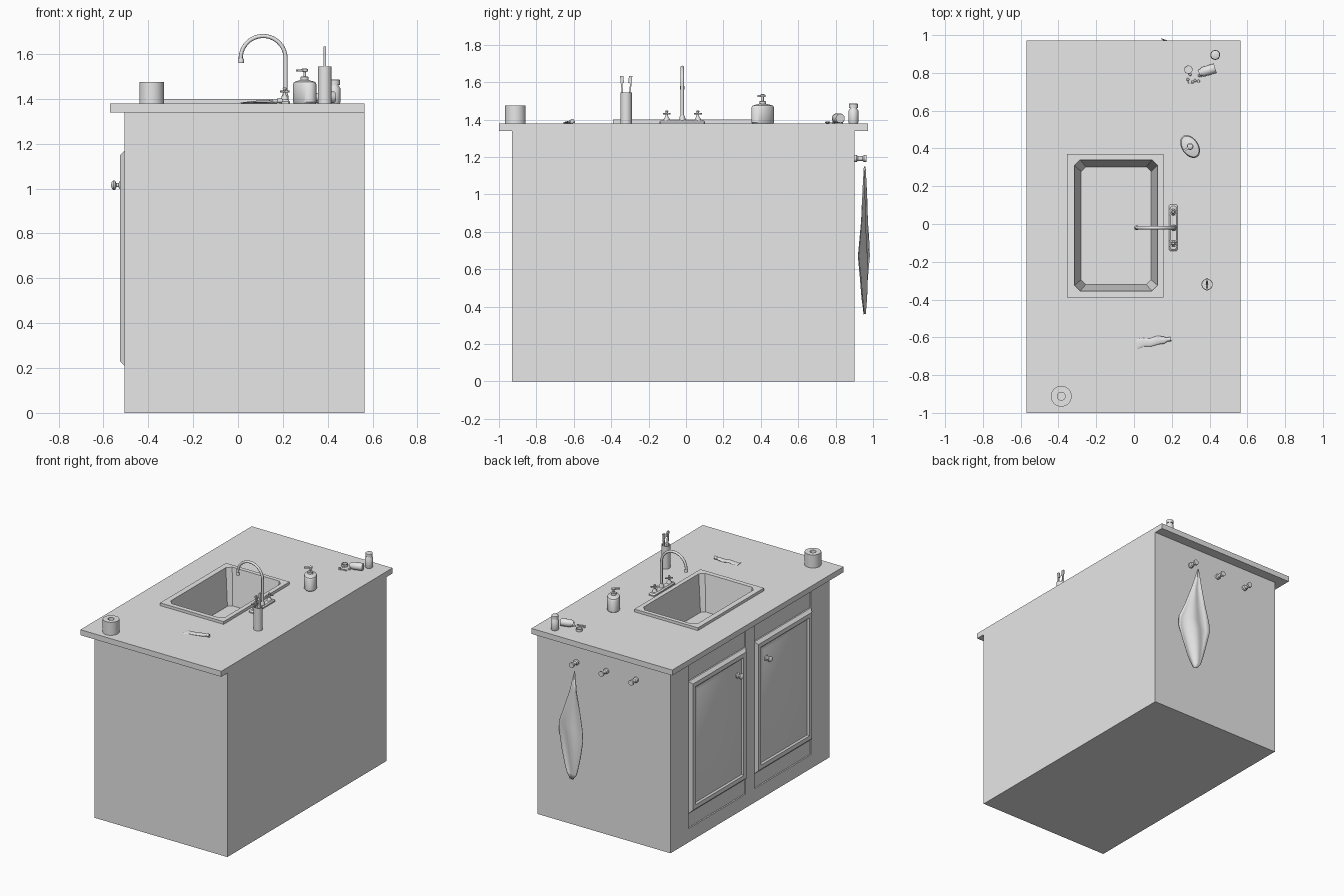
import bpy, bmesh, math, random
from mathutils import Vector, Matrix

old = bpy.data.objects.get("Cube")
if old:
    bpy.data.objects.remove(old, do_unlink=True)
random.seed(4)

grey = bpy.data.materials.new("light_grey")
grey.use_nodes = True
grey.diffuse_color = (0.8, 0.8, 0.8, 1)
grey.node_tree.nodes["Principled BSDF"].inputs["Base Color"].default_value = (0.8, 0.8, 0.8, 1)
TOP = 1.38
made = []


def add(name, data, matrix=None):
    ob = bpy.data.objects.new(name, data)
    bpy.context.collection.objects.link(ob)
    data.materials.append(grey)
    if matrix:
        ob.matrix_world = matrix
    made.append(ob)
    return ob


def loft(name, loops, caps=(True, True), ring=False, matrix=None):
    """Skin a list of equal-length point loops."""
    bm = bmesh.new()
    rows = [[bm.verts.new(p) for p in loop] for loop in loops]
    n = len(rows[0])
    pairs = list(zip(rows, rows[1:])) + ([(rows[-1], rows[0])] if ring else [])
    for a, b in pairs:
        for i in range(n):
            j = (i + 1) % n
            bm.faces.new((a[i], a[j], b[j], b[i]))
    if not ring:
        if caps[0]:
            bm.faces.new(rows[0][::-1])
        if caps[1]:
            bm.faces.new(rows[-1])
    bmesh.ops.remove_doubles(bm, verts=bm.verts, dist=1e-5)
    bmesh.ops.recalc_face_normals(bm, faces=bm.faces)
    me = bpy.data.meshes.new(name)
    bm.to_mesh(me)
    bm.free()
    return add(name, me, matrix)


def octagon(x0, x1, y0, y1, z, c=0.0):
    """Rectangle with cut corners."""
    return [(x0 + c, y0, z), (x1 - c, y0, z), (x1, y0 + c, z), (x1, y1 - c, z),
            (x1 - c, y1, z), (x0 + c, y1, z), (x0, y1 - c, z), (x0, y0 + c, z)]


def box(name, x0, x1, y0, y1, z0, z1, matrix=None, open_top=False):
    return loft(name, [octagon(x0, x1, y0, y1, z) for z in (z0, z1)],
                (True, not open_top), matrix=matrix)


def lathe(name, profile, matrix, sides=24, sx=1, sy=1, ring=False):
    """Turn (radius, height) pairs around local z."""
    turn = [2 * math.pi * i / sides for i in range(sides)]
    loops = [[(r * sx * math.cos(t), r * sy * math.sin(t), z) for t in turn] for r, z in profile]
    return loft(name, loops, ring=ring, matrix=matrix)


def place(x, y, z=TOP, angle=0, axis='Z'):
    return Matrix.Translation((x, y, z)) @ Matrix.Rotation(math.radians(angle), 4, axis)


def pipe(name, points, radius):
    cu = bpy.data.curves.new(name, 'CURVE')
    cu.dimensions = '3D'
    cu.bevel_depth = radius
    cu.bevel_resolution = 3
    cu.use_fill_caps = True
    sp = cu.splines.new('POLY')
    sp.points.add(len(points) - 1)
    for p, co in zip(sp.points, points):
        p.co = (*co, 1)
    return add(name, cu)


# Cabinet carcass and face frame
box("cabinet", -0.495, 0.565, -0.93, 0.90, 0, 1.34, open_top=True)
for i, (a, b) in enumerate([(-0.93, -0.72), (-0.065, 0.035), (0.69, 0.90)]):
    box(f"frame_stile_{i + 1}", -0.505, -0.495, a, b, 0, 1.34)
for s, (a, b) in enumerate([(-0.72, -0.065), (0.035, 0.69)]):
    box(f"bottom_rail_{s + 1}", -0.505, -0.495, a, b, 0, 0.1)
    box(f"top_rail_{s + 1}", -0.505, -0.495, a, b, 1.3, 1.34)
    # Door with bevelled edge and grooved panel
    steps = [(-0.495, 0), (-0.505, 0), (-0.525, 0.02), (-0.525, 0.05), (-0.515, 0.06),
             (-0.515, 0.07), (-0.52, 0.08)]
    loft(f"door_{s + 1}", [[(x, a + d, 0.21 + d), (x, b - d, 0.21 + d), (x, b - d, 1.17 - d),
                            (x, a + d, 1.17 - d)] for x, d in steps])
    lathe(f"door_knob_{s + 1}", [(0.02, 0), (0.02, 0.006), (0.009, 0.012), (0.009, 0.022),
                                 (0.021, 0.028), (0.021, 0.036), (0.012, 0.044), (0, 0.046)],
          place(-0.52, (-0.18, 0.15)[s], 1.015, -90, 'Y'), 16)

# Countertop with a sink opening
hole = (-0.315, 0.125, -0.355, 0.34)
slab = (-0.57, 0.565, -1, 0.972)
loft("countertop", [octagon(*slab, 1.34), octagon(*slab, TOP), octagon(*hole, TOP, 0.03),
                    octagon(*hole, 1.34, 0.03)], ring=True)

# Sink rim and basin
rim = (-0.355, 0.157, -0.39, 0.37)
loft("sink", [octagon(*rim, TOP), octagon(*rim, 1.4), octagon(*hole, 1.4, 0.03),
              octagon(-0.28, 0.09, -0.32, 0.303, 1.14, 0.025)], (False, True))

# Faucet
loft("faucet_base", [octagon(0.185, 0.231, -0.142, 0.102, TOP, 0.006),
                     octagon(0.185, 0.231, -0.142, 0.102, 1.388, 0.006),
                     octagon(0.192, 0.224, -0.134, 0.094, 1.397, 0.006)])
arc = [(0.112 + 0.1 * math.cos(t), -0.02, 1.58 + 0.1 * math.sin(t))
       for t in [math.radians(8 * i) for i in range(24)]]
pipe("faucet_spout", [(0.212, -0.02, 1.39)] + arc, 0.009)
lathe("spout_collar", [(0.016, 0.01), (0.016, 0.03), (0.01, 0.045)], place(0.21, -0.02), 16)
lathe("spout_tip", [(0.012, 0), (0.013, 0.014), (0.01, 0.02)], place(0.014, -0.02, 1.56), 16)
for i, y in enumerate((-0.103, 0.063)):
    lathe(f"tap_stem_{i + 1}", [(0.018, 0.012), (0.016, 0.025), (0.007, 0.038), (0.007, 0.06),
                                (0.009, 0.064), (0.006, 0.07)], place(0.208, y), 14)
    for k in (45, 135):
        m = place(0.208, y, 1.432, k)
        box(f"tap_handle_{i + 1}_{k}", -0.026, 0.026, -0.004, 0.004, -0.004, 0.004, m)

# Soap dispenser
soap = place(0.297, 0.41, TOP, -56)
lathe("soap_bottle", [(0.93, 0), (1, 0.005), (1, 0.085), (0.9, 0.095), (0.3, 0.105)],
      soap, 28, 0.067, 0.044)
lathe("soap_pump", [(0.018, 0.103), (0.018, 0.118), (0.006, 0.12), (0.006, 0.14),
                    (0.015, 0.142), (0.015, 0.152), (0.008, 0.156)], soap, 16)
box("soap_nozzle", -0.006, 0.006, -0.042, 0.0, 0.142, 0.151, soap)

# Toothbrush cup and brushes
lathe("toothbrush_cup", [(0.03, 0), (0.03, 0.165), (0.026, 0.165), (0.026, 0.008), (0, 0.008)],
      place(0.387, -0.32))
for s in (-1, 1):
    m = place(0.387, -0.32 + s * 0.004, 1.395, -6 * s, 'X')
    box(f"brush_handle_{s}", -0.006, 0.006, -0.004, 0.004, 0, 0.24, m)
    y0, y1 = sorted((s * 0.004, s * -0.014))
    box(f"brush_bristles_{s}", -0.006, 0.006, y0, y1, 0.2, 0.238, m)

# Paper roll
lathe("paper_roll", [(0.055, 0), (0.055, 0.095), (0.021, 0.095), (0.021, 0)],
      place(-0.385, -0.912), 32, ring=True)

# Squeezed toothpaste tube: x position, sideways bend, half width, half height
tube = place(0.105, -0.623, TOP, 9)
parts = [(-0.09, 0, 0.026, 0.002), (-0.055, 0.006, 0.022, 0.004), (-0.02, -0.002, 0.021, 0.006),
         (0.02, 0.005, 0.023, 0.006), (0.055, 0, 0.019, 0.008), (0.07, 0, 0.01, 0.009)]
ring16 = [2 * math.pi * i / 16 for i in range(16)]
loft("toothpaste_tube", [[(x, b + w * math.cos(t), h + h * math.sin(t)) for t in ring16]
                         for x, b, w, h in parts], matrix=tube)
lathe("toothpaste_cap", [(0.01, 0), (0.012, 0.022)],
      tube @ place(0.07, 0, 0.012, 90, 'Y'), 12)

# Pill bottles, one standing and one tipped over, with loose cap and pills
bottle = [(0.024, 0), (0.026, 0.004), (0.026, 0.068), (0.019, 0.078), (0.019, 0.084)]
lathe("pill_bottle_standing", bottle, place(0.43, 0.895))
lathe("pill_bottle_cap", [(0.024, 0.082), (0.024, 0.104), (0.021, 0.106)], place(0.43, 0.895))
lathe("pill_bottle_tipped", bottle + [(0.016, 0.09), (0.016, 0.02), (0, 0.02)],
      place(0.43, 0.825, 1.407, 17) @ Matrix.Rotation(math.radians(-90), 4, 'Y'))
lathe("loose_cap", [(0.022, 0), (0.022, 0.018), (0.019, 0.018), (0.019, 0.003), (0, 0.003)],
      place(0.288, 0.817))
for i in range(9):
    x, y = random.uniform(0.28, 0.36), random.uniform(0.745, 0.795)
    lathe(f"pill_{i + 1}", [(0, 0), (0.006, 0.002), (0.008, 0.005), (0.006, 0.008), (0, 0.01)],
          place(x, y), 10)

# Wall pegs
for i, x in enumerate((0.25, 0.01, -0.23)):
    lathe(f"towel_peg_{i + 1}", [(0.019, 0), (0.019, 0.012), (0.013, 0.02), (0.013, 0.044),
                                 (0.019, 0.052), (0.019, 0.065)],
          place(x, 0.9, 1.192, -90, 'X'), 14)

# Draped towel: height, edge near +x, edge near -x, fold depth
rows = [(1.15, 0.232, 0.226, 0.003), (1.0, 0.275, 0.205, 0.01), (0.86, 0.325, 0.175, 0.015),
        (0.74, 0.375, 0.15, 0.028), (0.67, 0.375, 0.145, 0.036), (0.55, 0.345, 0.17, 0.028),
        (0.45, 0.315, 0.195, 0.02), (0.40, 0.295, 0.21, 0.012), (0.36, 0.27, 0.24, 0.006)]
bm = bmesh.new()
grid = []
for z, xa, xb, d in rows:
    us = [i / 10 for i in range(11)]
    grid.append([bm.verts.new((xa + (xb - xa) * u,
                               0.957 + d * (1.6 * u - 0.8) + 0.35 * d * math.sin(9 * u + 5 * z),
                               z)) for u in us])
for a, b in zip(grid, grid[1:]):
    for i in range(10):
        bm.faces.new((a[i], a[i + 1], b[i + 1], b[i]))
bmesh.ops.recalc_face_normals(bm, faces=bm.faces)
towel_mesh = bpy.data.meshes.new("towel")
bm.to_mesh(towel_mesh)
bm.free()
towel = add("towel", towel_mesh)
towel.modifiers.new("thickness", 'SOLIDIFY').thickness = 0.004

# Smooth round parts, keep hard edges
bpy.ops.object.select_all(action='DESELECT')
for ob in made:
    if ob.type == 'MESH':
        ob.select_set(True)
        bpy.context.view_layer.objects.active = ob
bpy.ops.object.shade_smooth_by_angle(angle=math.radians(35))
